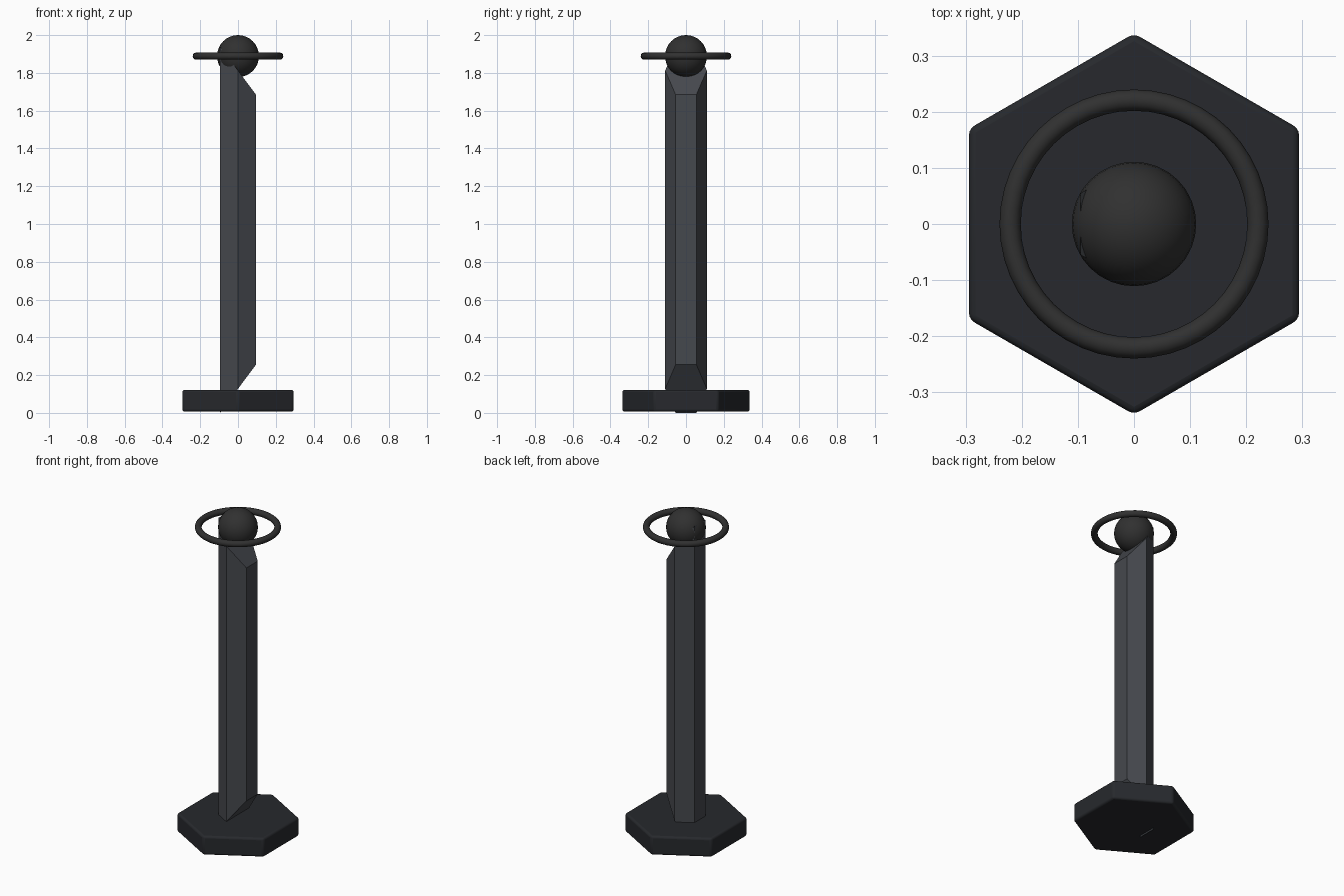
import bpy, bmesh
from math import pi, radians

if "Cube" in bpy.data.objects:
    bpy.data.objects.remove(bpy.data.objects["Cube"])


def paint(ob, name, rgb):
    mat = bpy.data.materials.get(name) or bpy.data.materials.new(name)
    mat.diffuse_color = (*rgb, 1)
    mat.use_nodes = True
    mat.node_tree.nodes["Principled BSDF"].inputs["Base Color"].default_value = mat.diffuse_color
    ob.data.materials.append(mat)


def hex_prism(name, radius, z0, z1):
    # six-sided prism with corners on the y axis
    bpy.ops.mesh.primitive_cylinder_add(vertices=6, radius=radius, depth=z1 - z0,
                                        location=(0, 0, (z0 + z1) / 2))
    ob = bpy.context.object
    ob.name = name
    return ob


DARK, STEEL, BLACK = (0.02, 0.022, 0.026), (0.06, 0.065, 0.075), (0.03, 0.03, 0.03)

# hexagonal foot with softened edges
base = hex_prism("base", 0.34, 0.007, 0.122)
bev = base.modifiers.new("soft_edges", 'BEVEL')
bev.width = 0.012
bev.segments = 3
bpy.ops.object.shade_smooth_by_angle(angle=radians(30))
paint(base, "base_dark", DARK)

# hexagonal post, both ends cut at a slant towards +x
post = hex_prism("post", 0.11, 0.0, 1.94)
bm = bmesh.new()
bm.from_mesh(post.data)
for v in bm.verts:
    cut = 1.34 * (v.co.x + 0.0953)
    v.co.z += cut if v.co.z < 0 else -cut
bm.to_mesh(post.data)
bm.free()
paint(post, "post_steel", STEEL)

# ball on top
bpy.ops.mesh.primitive_uv_sphere_add(segments=32, ring_count=16, radius=0.111,
                                     location=(0, 0, 1.889))
ball = bpy.context.object
ball.name = "ball"
bpy.ops.object.shade_smooth()
paint(ball, "ball_black", BLACK)

# ring floating around the ball
bpy.ops.mesh.primitive_torus_add(major_radius=0.221, minor_radius=0.019,
                                 major_segments=48, minor_segments=12,
                                 location=(0, 0, 1.889))
ring = bpy.context.object
ring.name = "halo_ring"
bpy.ops.object.shade_smooth()
paint(ring, "ball_black", BLACK)
